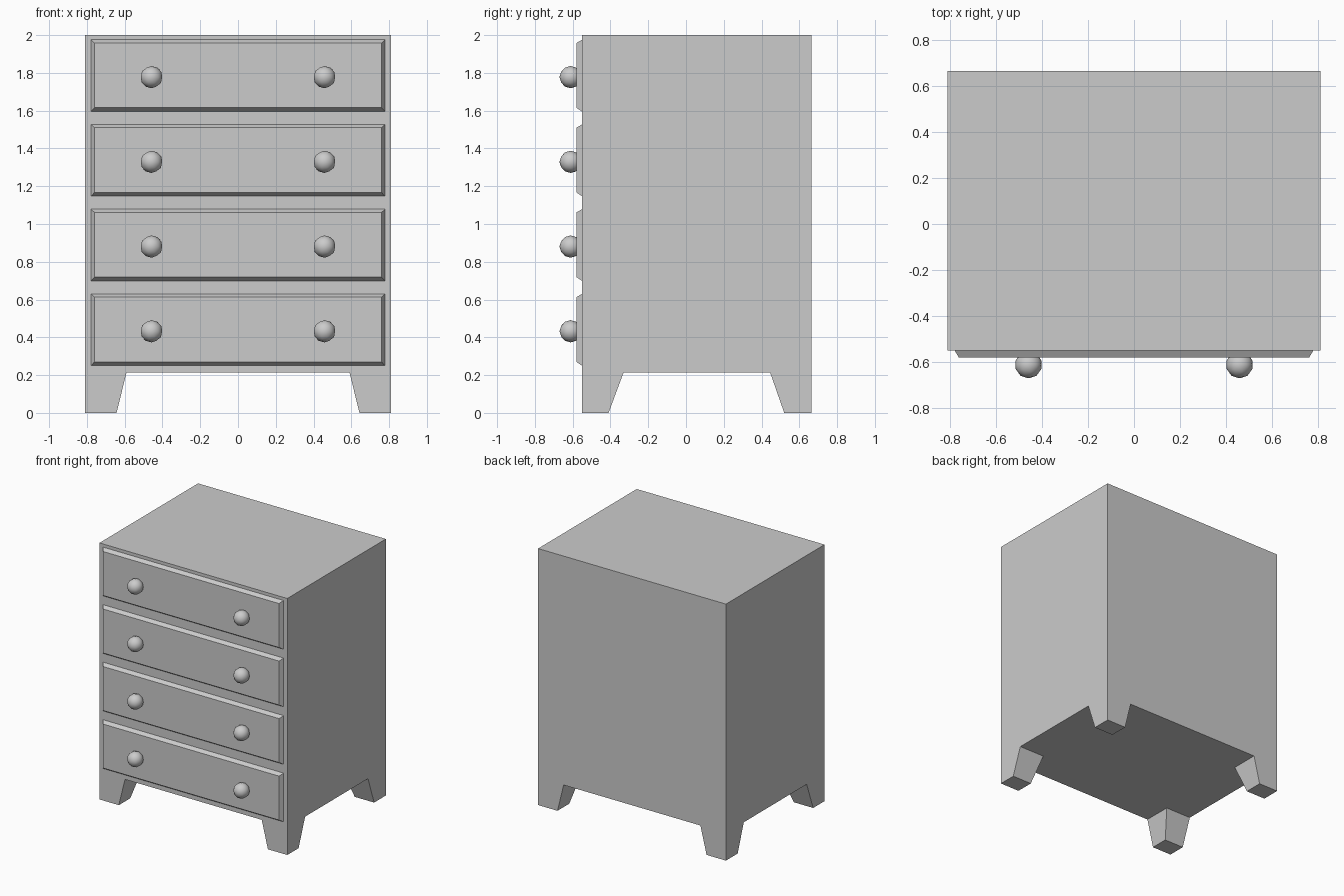
import bpy

if "Cube" in bpy.data.objects:
    bpy.data.objects.remove(bpy.data.objects["Cube"])

FRONT, BACK, HALF_W = -0.55, 0.665, 0.81
BODY_Z = 0.215


def mesh_object(name, verts, faces):
    mesh = bpy.data.meshes.new(name)
    mesh.from_pydata(verts, [], faces)
    # consistent outward normals
    import bmesh
    bm = bmesh.new()
    bm.from_mesh(mesh)
    bmesh.ops.recalc_face_normals(bm, faces=bm.faces)
    bm.to_mesh(mesh)
    bm.free()
    obj = bpy.data.objects.new(name, mesh)
    bpy.context.collection.objects.link(obj)
    return obj


def loft(name, ring_a, ring_b):
    """Closed six-sided block between two four-point rings."""
    sides = [(i, (i + 1) % 4, (i + 1) % 4 + 4, i + 4) for i in range(4)]
    return mesh_object(name, ring_a + ring_b, sides + [(3, 2, 1, 0), (4, 5, 6, 7)])


def rect_xy(x0, x1, y0, y1, z):
    return [(x0, y0, z), (x1, y0, z), (x1, y1, z), (x0, y1, z)]


def rect_xz(hx, z0, z1, y):
    return [(-hx, y, z0), (hx, y, z0), (hx, y, z1), (-hx, y, z1)]


# Cabinet body
loft("cabinet_body",
     rect_xy(-HALF_W, HALF_W, FRONT, BACK, BODY_Z),
     rect_xy(-HALF_W, HALF_W, FRONT, BACK, 2.0))

# Tapered corner legs, straight on the outer faces
for side, sx in (("left", -1), ("right", 1)):
    for end, y_out, y_foot, y_top in (("front", FRONT, -0.41, -0.33),
                                      ("back", BACK, 0.52, 0.445)):
        loft(f"{end}_{side}_leg",
             rect_xy(sx * HALF_W, sx * 0.643, y_out, y_foot, 0),
             rect_xy(sx * HALF_W, sx * 0.59, y_out, y_top, BODY_Z))

# Four bevelled drawer fronts, each with two round knobs
for i in range(4):
    z = 0.44 + i * 0.4485
    loft(f"drawer_front_{i + 1}",
         rect_xz(0.778, z - 0.19, z + 0.19, FRONT),
         rect_xz(0.76, z - 0.17, z + 0.173, -0.58))
    for side, sx in (("left", -1), ("right", 1)):
        bpy.ops.mesh.primitive_ico_sphere_add(
            subdivisions=2, radius=0.059, location=(sx * 0.458, -0.611, z - 0.008))
        knob = bpy.context.object
        knob.name = f"drawer_knob_{i + 1}_{side}"
        bpy.ops.object.shade_smooth()
